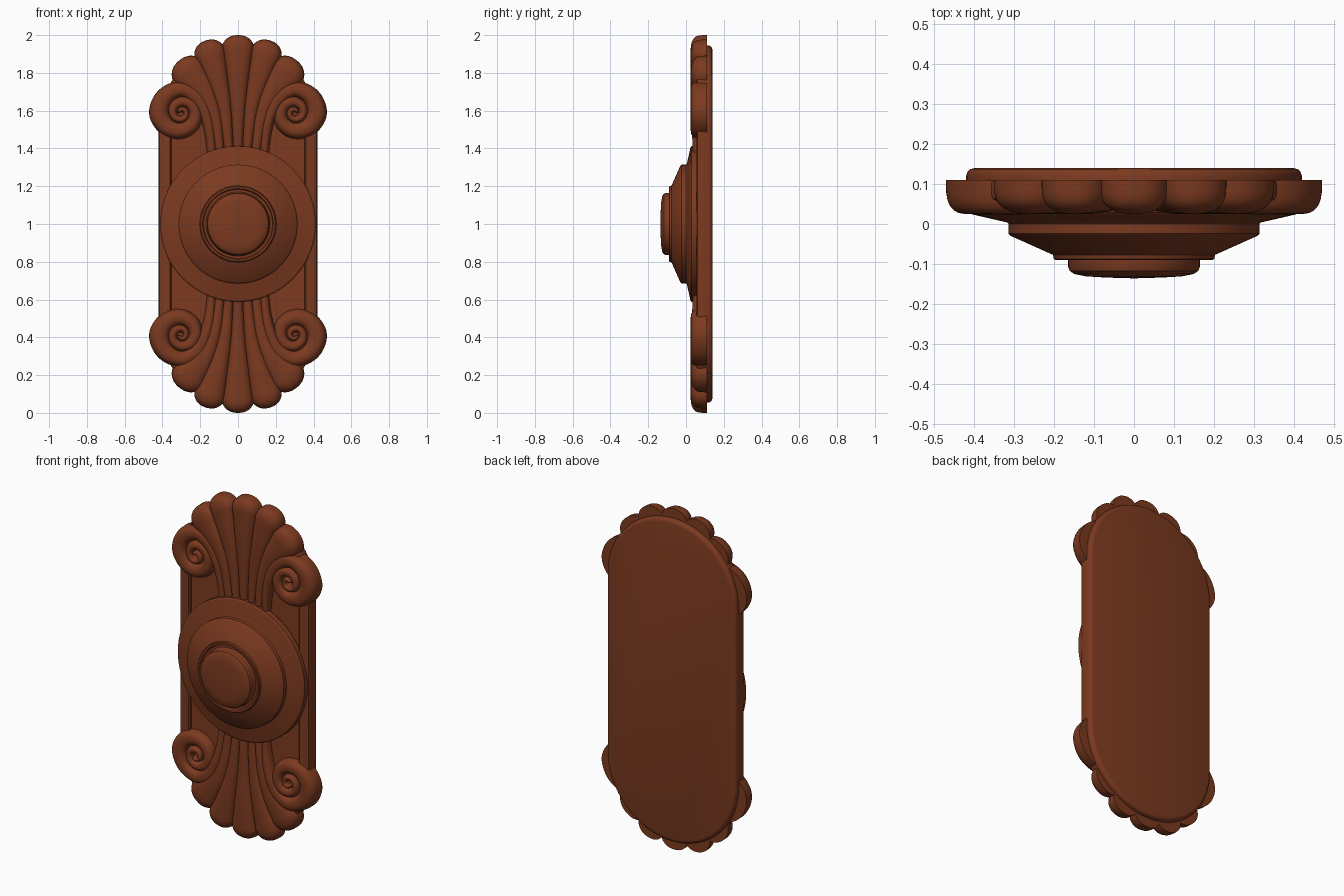
import bpy, bmesh, math
from mathutils import Vector

if "Cube" in bpy.data.objects:
    bpy.data.objects.remove(bpy.data.objects["Cube"])

MAT = bpy.data.materials.new("brown_wood")
MAT.diffuse_color = (0.2, 0.042, 0.014, 1)
MAT.use_nodes = True
MAT.node_tree.nodes["Principled BSDF"].inputs["Base Color"].default_value = MAT.diffuse_color
BACK, FRONT = 0.11, 0.025          # depth range of the carved leaves


def loft(name, rings, angle=35):
    """Skin a list of equal-length closed rings and cap both ends."""
    bm = bmesh.new()
    rows = [[bm.verts.new(p) for p in r] for r in rings]
    n = len(rows[0])
    for a, b in zip(rows, rows[1:]):
        for i in range(n):
            j = (i + 1) % n
            bm.faces.new((a[i], a[j], b[j], b[i]))
    bm.faces.new(rows[0])
    bm.faces.new(rows[-1])
    bmesh.ops.remove_doubles(bm, verts=bm.verts, dist=1e-5)
    bmesh.ops.recalc_face_normals(bm, faces=bm.faces)
    me = bpy.data.meshes.new(name)
    bm.to_mesh(me)
    bm.free()
    me.materials.append(MAT)
    ob = bpy.data.objects.new(name, me)
    bpy.context.collection.objects.link(ob)
    bpy.ops.object.select_all(action='DESELECT')
    ob.select_set(True)
    bpy.context.view_layer.objects.active = ob
    bpy.ops.object.shade_smooth_by_angle(angle=math.radians(angle))
    return ob


def spline(pts, steps=7):
    """Catmull-Rom through (x, z, half width) points."""
    p = [Vector(q) for q in pts]
    p = [2 * p[0] - p[1]] + p + [2 * p[-1] - p[-2]]
    out = []
    for a, b, c, d in zip(p, p[1:], p[2:], p[3:]):
        for k in range(steps):
            t = k / steps
            out.append(0.5 * (2 * b + (c - a) * t + (2 * a - 5 * b + 4 * c - d) * t * t
                              + (3 * b - a - 3 * c + d) * t ** 3))
    return out + [p[-2]]


def leaf(name, pts, tip, sx, sz):
    """Sweep a rounded D section along a path, finishing in a round tip."""
    path = spline(pts)
    stations = []
    for i, q in enumerate(path):
        d = path[min(i + 1, len(path) - 1)] - path[max(i - 1, 0)]
        d = Vector((d.x, d.y)).normalized()
        grow = min(1, i / 14)
        stations.append((q.x, q.y, q.z, d, (BACK - FRONT) * (0.85 + 0.15 * grow)))
    x, z, w, d, h = stations[-1]
    for k in range(1, 11):
        a = k / 10 * math.pi / 2
        s, c = math.sin(a), max(math.cos(a), 0.0)
        stations.append((x + d.x * tip * s, z + d.y * tip * s, w * c ** 0.9, d, h * c ** 0.5))
    rings = []
    for x, z, w, d, h in stations:
        ring = []
        for k in range(17):
            a = math.pi * k / 16
            c, s = math.cos(a), max(math.sin(a), 0.0)
            o = w * math.copysign(abs(c) ** 0.8, c)
            ring.append((sx * (x - d.y * o), BACK - h * s ** 0.6, 1 + sz * (z + d.x * o - 1)))
        rings.append(ring)
    return loft(name, rings, 50)


# Backplate with rounded ends, soft edges and a recessed front panel
def plate_ring(inset, y):
    r = 0.42 - inset
    ring = []
    for cz, start in ((1.525, 0), (0.475, math.pi)):
        for k in range(33):
            a = start + math.pi * k / 32
            ring.append((r * math.cos(a), y, cz + r * math.sin(a)))
    return ring


loft("backplate", [plate_ring(i, y) for i, y in (
    (0.022, 0.14), (0.01, 0.137), (0.003, 0.13), (0, 0.12), (0, 0.072), (0.004, 0.062),
    (0.014, 0.056), (0.06, 0.055), (0.066, 0.06), (0.068, 0.072))])

# Central medallion turned around the y axis
PROFILE = ((0.40, 0.08), (0.412, 0.06), (0.412, 0.03), (0.405, 0.024), (0.318, 0.004),
           (0.314, 0.0), (0.314, -0.024), (0.308, -0.03), (0.212, -0.073), (0.203, -0.077),
           (0.201, -0.087), (0.197, -0.09), (0.187, -0.09), (0.182, -0.078), (0.17, -0.078),
           (0.165, -0.088), (0.165, -0.106), (0.161, -0.117), (0.15, -0.125), (0.12, -0.131),
           (0.07, -0.134), (0.001, -0.136))
loft("medallion", [[(r * math.cos(2 * math.pi * k / 96), y, 1 + r * math.sin(2 * math.pi * k / 96))
                    for k in range(96)] for r, y in PROFILE], 25)

# Scroll path: stem, then a shrinking spiral around its eye
OUTER = (0.165, 0.165, 0.133, 0.108, 0.086, 0.068, 0.053, 0.041, 0.031, 0.023, 0.016, 0.01, 0.006)
outer = [(OUTER[i] + OUTER[min(i + 1, 12)]) / 2 if h else OUTER[i] for i in range(13) for h in (0, 1)]
scroll = [(0.138, 1.36, 0.025), (0.148, 1.48, 0.03), (0.172, 1.585, 0.036), (0.218, 1.67, 0.046)]
for i in range(18):
    a = math.radians(90 - 45 * i)
    far, near = outer[i], outer[i + 8]
    r = (far + near) / 2
    scroll.append((0.30 + r * math.cos(a), 1.588 + r * math.sin(a), (far - near) / 2 * 1.12))

# Fan leaves and scrolls, mirrored to both ends and both sides
CENTRE = [(0, 1.36, 0.026), (0, 1.6, 0.044), (0, 1.8, 0.068), (0, 1.93, 0.085)]
INNER = [(0.046, 1.36, 0.026), (0.07, 1.6, 0.042), (0.112, 1.78, 0.064), (0.148, 1.90, 0.084)]
SIDE = [(0.092, 1.36, 0.026), (0.122, 1.56, 0.042), (0.18, 1.7, 0.064), (0.258, 1.80, 0.096)]
for end, sz in (("top", 1), ("bottom", -1)):
    leaf(f"{end}_centre_leaf", CENTRE, 0.07, 1, sz)
    for side, sx in (("right", 1), ("left", -1)):
        leaf(f"{end}_{side}_inner_leaf", INNER, 0.075, sx, sz)
        leaf(f"{end}_{side}_outer_leaf", SIDE, 0.085, sx, sz)
        leaf(f"{end}_{side}_scroll", scroll, 0.01, sx, sz)
